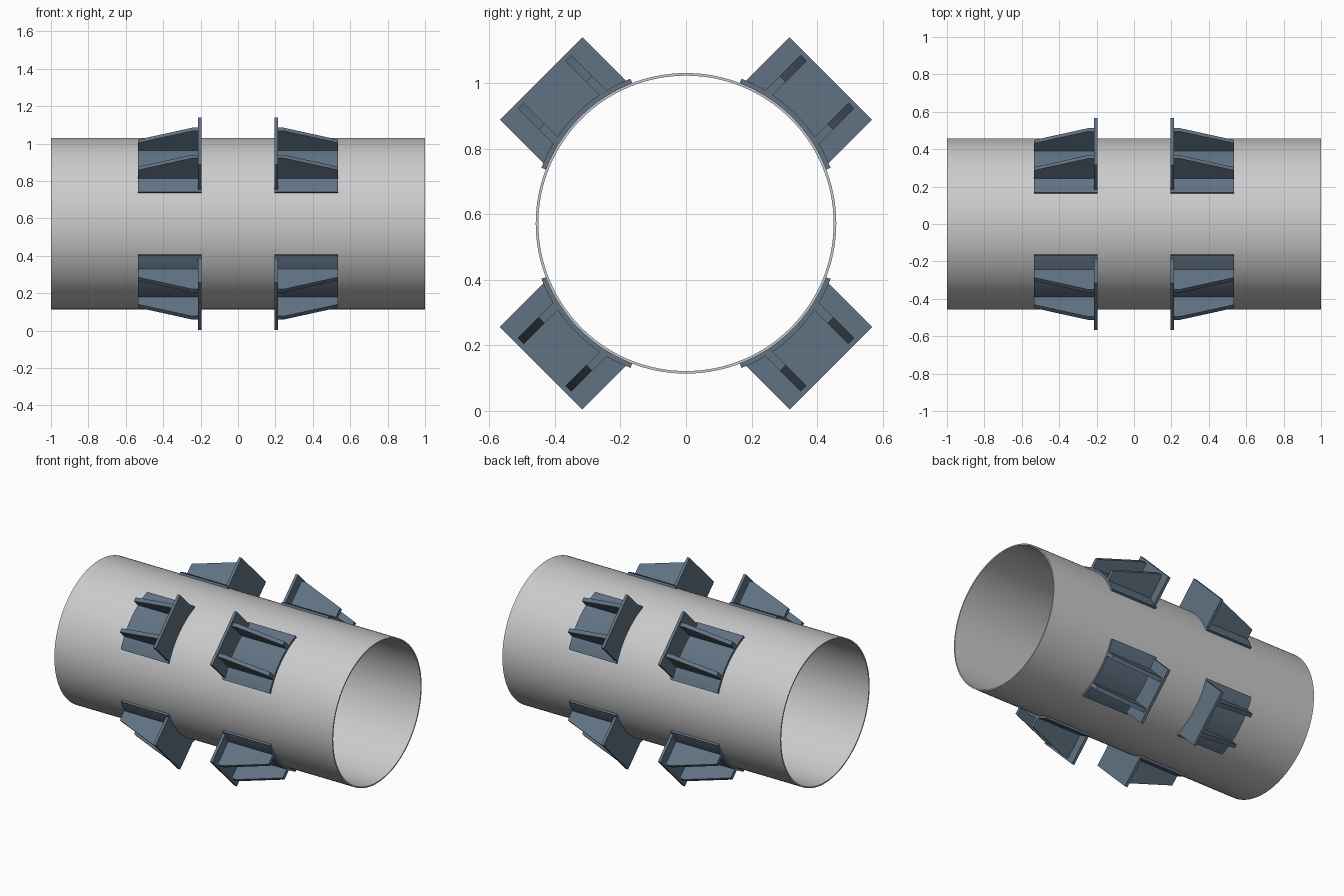
import bpy, bmesh
from math import sin, cos, sqrt, radians, pi
from mathutils import Matrix

if "Cube" in bpy.data.objects:
    bpy.data.objects.remove(bpy.data.objects["Cube"])

AXIS_Z, R_OUT, R_IN, R_PAD = 0.572, 0.458, 0.450, 0.472

steel = bpy.data.materials.new("blue_steel")
steel.diffuse_color = (0.12, 0.17, 0.23, 1)
steel.use_nodes = True
steel.node_tree.nodes["Principled BSDF"].inputs["Base Color"].default_value = steel.diffuse_color


def finish(bm, name, mat=None):
    bmesh.ops.recalc_face_normals(bm, faces=bm.faces)
    me = bpy.data.meshes.new(name)
    bm.to_mesh(me)
    bm.free()
    ob = bpy.data.objects.new(name, me)
    bpy.context.collection.objects.link(ob)
    if mat:
        me.materials.append(mat)
    bpy.ops.object.select_all(action='DESELECT')
    ob.select_set(True)
    bpy.context.view_layer.objects.active = ob
    bpy.ops.object.shade_smooth_by_angle(angle=radians(30))
    return ob


def strip(bm, inner, outer, axis, a, b, closed=False):
    """Extrude the band between two 2D lines from a to b along an axis."""
    def pt(p, d):
        return (d, p[0], p[1]) if axis == 'X' else (p[0], d, p[1])
    rings = [[bm.verts.new(pt(q, d)) for q, d in ((i, a), (o, a), (o, b), (i, b))]
             for i, o in zip(inner, outer)]
    n = len(rings)
    for k in range(n if closed else n - 1):
        r, s = rings[k], rings[(k + 1) % n]
        for j in range(4):
            bm.faces.new((r[j], r[(j + 1) % 4], s[(j + 1) % 4], s[j]))
    if not closed:
        bm.faces.new(rings[0])
        bm.faces.new(rings[-1])


# Pipe
bm = bmesh.new()
angles = [2 * pi * k / 128 for k in range(128)]
strip(bm, [(R_IN * sin(t), R_IN * cos(t)) for t in angles],
      [(R_OUT * sin(t), R_OUT * cos(t)) for t in angles], 'X', -1, 1, True)
finish(bm, "pipe").location.z = AXIS_Z


def make_pad(bm):
    # Curved pad hugging the pipe
    arc = [radians(-24 + 2 * k) for k in range(25)]
    strip(bm, [(R_OUT * sin(t), R_OUT * cos(t)) for t in arc],
          [(R_PAD * sin(t), R_PAD * cos(t)) for t in arc], 'X', 0.195, 0.535)


def make_plate(bm):
    # Upright stop plate with a concave foot
    ys = [-0.178 + 0.356 * k / 20 for k in range(21)]
    strip(bm, [(y, sqrt(0.468 ** 2 - y * y)) for y in ys],
          [(y, 0.6245) for y in ys], 'X', 0.195, 0.213)


def make_ribs(bm):
    # Two tapered ribs behind the plate
    xs = (0.210, 0.245, 0.535)
    for a, b in ((0.09, 0.115), (-0.115, -0.09)):
        strip(bm, [(x, 0.453) for x in xs],
              list(zip(xs, (0.61, 0.61, 0.52))), 'Y', a, b)


# Eight lugs: four around the pipe, mirrored in x
for side, sx in (("right", 1), ("left", -1)):
    for n in range(4):
        place = (Matrix.Translation((0, 0, AXIS_Z))
                 @ Matrix.Rotation(radians(45 + 90 * n), 4, 'X')
                 @ Matrix.Diagonal((sx, 1, 1, 1)))
        for part, build in (("pad", make_pad), ("stop_plate", make_plate),
                            ("ribs", make_ribs)):
            bm = bmesh.new()
            build(bm)
            bm.transform(place)
            finish(bm, f"lug_{part}_{side}_{n + 1}", steel)
